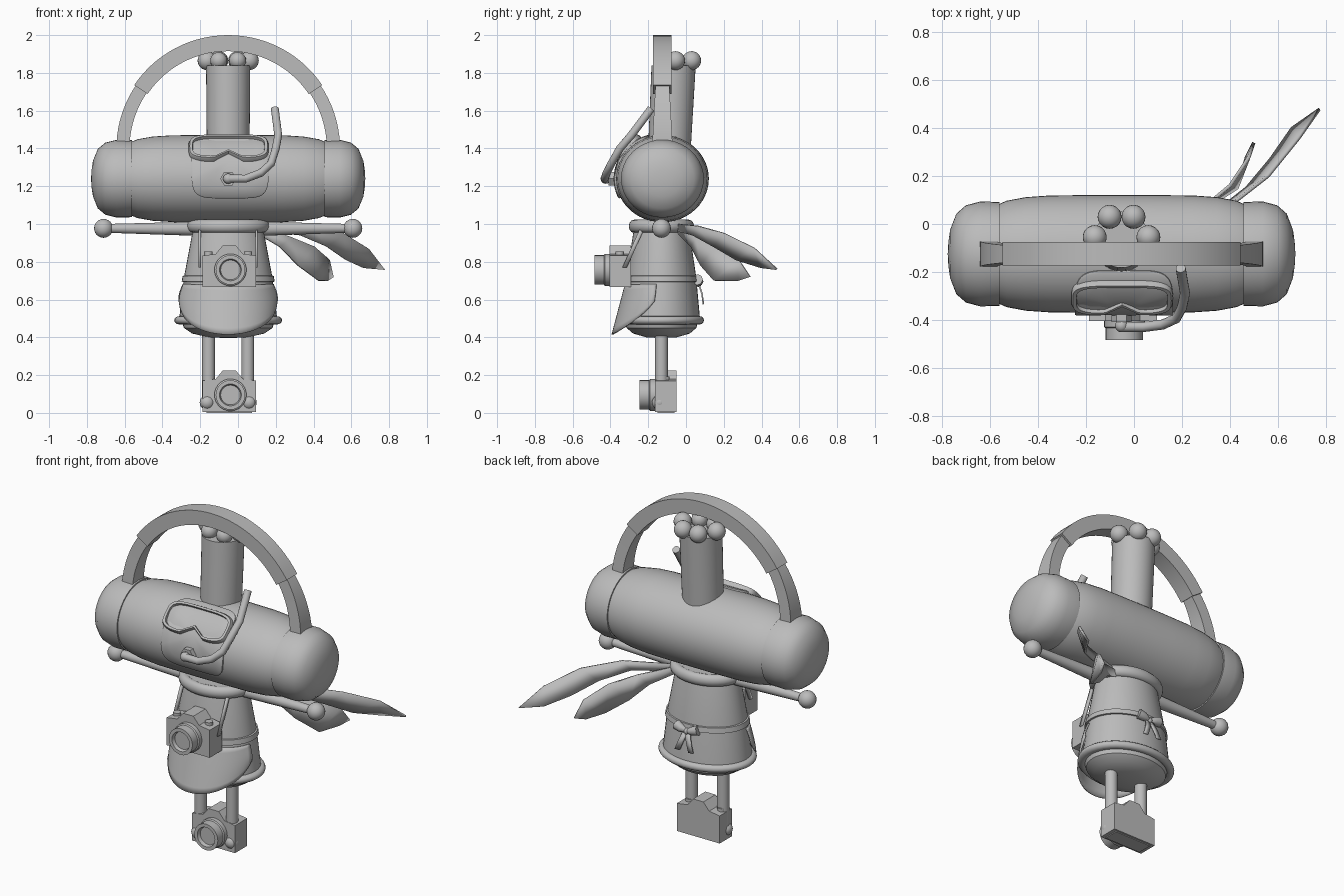
import bpy, bmesh
from math import sin, cos, pi, radians, exp
from mathutils import Vector, Matrix

if "Cube" in bpy.data.objects:
    bpy.data.objects.remove(bpy.data.objects["Cube"], do_unlink=True)

GREY = (0.5, 0.5, 0.5, 1)
mat = bpy.data.materials.new("plain grey")
mat.use_nodes = True
mat.diffuse_color = GREY
mat.node_tree.nodes["Principled BSDF"].inputs["Base Color"].default_value = GREY

CX, CY = -0.052, -0.13      # body axis
HEAD = Vector((CX, -0.125, 1.24))


def finish(ob, name, angle=35):
    ob.name = name
    ob.data.materials.append(mat)
    bpy.ops.object.select_all(action='DESELECT')
    ob.select_set(True)
    bpy.context.view_layer.objects.active = ob
    bpy.ops.object.shade_smooth_by_angle(angle=radians(angle))
    return ob


def grid(name, rows, ring=False, loop=False, caps=False, thick=0, angle=35):
    """Skin rows of points; ring closes each row, loop joins last row to first."""
    bm = bmesh.new()
    vs = [[bm.verts.new(p) for p in row] for row in rows]
    n = len(rows[0])
    for i in range(len(vs) if loop else len(vs) - 1):
        a, b = vs[i], vs[(i + 1) % len(vs)]
        for j in range(n if ring else n - 1):
            k = (j + 1) % n
            bm.faces.new((a[j], a[k], b[k], b[j]))
    if caps:
        bm.faces.new(vs[0])
        bm.faces.new(vs[-1])
    bmesh.ops.remove_doubles(bm, verts=bm.verts, dist=1e-5)
    bmesh.ops.recalc_face_normals(bm, faces=bm.faces)
    me = bpy.data.meshes.new(name)
    bm.to_mesh(me)
    bm.free()
    ob = bpy.data.objects.new(name, me)
    bpy.context.collection.objects.link(ob)
    if thick:
        mod = ob.modifiers.new("thickness", 'SOLIDIFY')
        mod.thickness = thick
        mod.offset = 0
    return finish(ob, name, angle)


def lathe(name, profile, place, seg=40, **kw):
    """Spin (radius, height) points; place maps (u, v, height) to a position."""
    rows = [[place(r * cos(2 * pi * k / seg), r * sin(2 * pi * k / seg), h)
             for k in range(seg)] for r, h in profile]
    return grid(name, rows, ring=True, **kw)


def ball(name, loc, r):
    bpy.ops.mesh.primitive_uv_sphere_add(segments=20, ring_count=12, radius=r, location=loc)
    return finish(bpy.context.object, name, 60)


def box(name, loc, size):
    bpy.ops.mesh.primitive_cube_add(size=1, location=loc)
    bpy.context.object.scale = size
    return finish(bpy.context.object, name)


def upright(u, v, h):
    return (CX + 1.27 * u, CY + v, h)


def along_head(side):
    return lambda u, v, h: HEAD + Vector((side * h, u, 0.94 * v))


# Head barrel and headphone cups
half = [(0.2, 0.53), (0.222, 0.48), (0.237, 0.4), (0.244, 0.3), (0.246, 0.12)]
lathe("head", half + [(r, -h) for r, h in reversed(half)], along_head(1), 48, caps=True)
cup = [(0, 0.51), (0.217, 0.51), (0.219, 0.59), (0.203, 0.65), (0.168, 0.69),
       (0.1, 0.716), (0.05, 0.723), (0, 0.726)]
for side, word in ((1, "left"), (-1, "right")):
    lathe(word + "_ear_cup", cup, along_head(side))


# Headband: wide arch over two slimmer arms
def arch(name, a0, a1, r0, r1, width, steps):
    rows = []
    for i in range(steps + 1):
        a = radians(a0 + (a1 - a0) * i / steps)
        w = width(i / steps)
        rows.append([(CX + r * cos(a), -0.125 + s * w, 1.4 + r * sin(a))
                     for r, s in ((r0, -1), (r1, -1), (r1, 1), (r0, 1))])
    grid(name, rows, ring=True, caps=True)


arch("headband_top", 34, 146, 0.515, 0.6, lambda t: 0.049, 28)
arch("headband_arm_left", -6, 35, 0.522, 0.592, lambda t: 0.058 - 0.022 * t, 10)
arch("headband_arm_right", 186, 145, 0.522, 0.592, lambda t: 0.058 - 0.022 * t, 10)

# Tall hat with a ring of balls
lathe("hat_tube", [(0.113, 1.4), (0.117, 1.84)],
      lambda u, v, h: (CX + u, -0.085 + 0.05 * (h - 1.45) + v, h), caps=True)
for s in (-1, 1):
    for x, y, r in ((0.05, 0.03, 0.05), (0.112, -0.055, 0.05), (0.05, -0.125, 0.045)):
        ball("hat_ball", (CX + s * x, y, 1.865), r)


# Rounded panel hugging the front of the head
def rounded(k, n, w, h, p=5):
    a = 2 * pi * k / n
    c, s = cos(a), sin(a)
    return (w * abs(c) ** (2 / p) * (1 if c > 0 else -1),
            h * abs(s) ** (2 / p) * (1 if s > 0 else -1))


def on_head(u, t, r):
    a = radians(24 + t)
    return (CX + 0.01 + u, HEAD.y - r * cos(a), HEAD.z + 0.94 * r * sin(a))


N = 48
panel = []
for scale, r in ((1, 0.235), (1, 0.254), (0.96, 0.258), (0.7, 0.258), (0.35, 0.258), (0, 0.258)):
    panel.append([on_head(scale * u, scale * t, r)
                  for u, t in (rounded(k, N, 0.205, 50) for k in range(N))])
grid("face_panel", panel, ring=True)

# Diving mask: raised frame with sunken glass and nose notch
TILT = Matrix.Rotation(radians(45), 3, 'X')


def mask_ring(scale_w, scale_h, depth):
    pts = []
    for k in range(N):
        u, v = rounded(k, N, 0.212 * scale_w, 0.092 * scale_h, 4)
        if v < 0:
            v += 0.05 * exp(-(u / 0.045) ** 2)
        pts.append(Vector((CX + 0.002, -0.285, 1.378)) + TILT @ Vector((u, v, depth)))
    return pts


grid("diving_mask", [mask_ring(*a) for a in (
    (0.92, 0.9, -0.04), (0.98, 0.98, 0.01), (1, 1, 0.035), (0.97, 0.95, 0.05),
    (0.9, 0.82, 0.05), (0.89, 0.8, 0.032))], ring=True, caps=True)


# Round rods along a path
def rod(name, path, radii, seg=16):
    pts = [Vector(p) for p in path]
    rows = []
    for i, p in enumerate(pts):
        d = (pts[min(i + 1, len(pts) - 1)] - pts[max(i - 1, 0)]).normalized()
        q = d.to_track_quat('Z', 'Y')
        rows.append([p + q @ Vector((radii[i] * cos(2 * pi * k / seg),
                                     radii[i] * sin(2 * pi * k / seg), 0)) for k in range(seg)])
    return grid(name, rows, ring=True, caps=True, angle=50)


rod("snorkel", [(-0.05, -0.43, 1.24), (0.04, -0.43, 1.24), (0.12, -0.42, 1.27), (0.175, -0.395, 1.32),
                (0.2, -0.35, 1.4), (0.213, -0.29, 1.47), (0.195, -0.185, 1.61)], [0.021] * 7)
rod("snorkel_mouthpiece", [(CX, -0.36, 1.24), (CX, -0.41, 1.24)], [0.042] * 2, 6)
ball("snorkel_joint", (CX, -0.425, 1.24), 0.027)

# Dress, belt, hem and underside
lathe("dress", [(0.135, 1.02), (0.15, 0.95), (0.184, 0.72), (0.205, 0.49)], upright, caps=True)
lathe("belt", [(0.18, 0.728), (0.19, 0.725), (0.194, 0.695), (0.18, 0.692)], upright)
lathe("underside", [(0.195, 0.49), (0.185, 0.45), (0.15, 0.42), (0.08, 0.4), (0, 0.396)], upright)


def hoop(name, major, minor, tall, z):
    lathe(name, [(major + minor * cos(a), z + tall * sin(a))
                 for a in (2 * pi * k / 12 for k in range(12))], upright, loop=True, angle=60)


hoop("hem", 0.203, 0.022, 0.022, 0.49)
hoop("scarf_wrap", 0.145, 0.028, 0.035, 0.988)

# Curved brim at the front of the dress
brim = []
for i in range(9):
    t, row = i / 8, []
    for k in range(25):
        a = radians(-82 + 164 * k / 24)
        c = cos(a)
        row.append((CX + (0.24 + 0.022 * sin(pi * t * 0.6)) * sin(a), CY - 0.19 * c - 0.07 * t * c,
                    0.68 - 0.265 * t * c ** 0.55))
    brim.append(row)
grid("front_brim", brim, thick=0.008)

# Scarf tails streaming behind
tail_low = [((0.1, -0.04, 0.99), (0.1, -0.04, 0.95)), ((0.28, 0.06, 0.93), (0.22, 0.03, 0.88)),
            ((0.40, 0.16, 0.88), (0.32, 0.08, 0.78)), ((0.48, 0.28, 0.81), (0.43, 0.15, 0.70)),
            ((0.50, 0.34, 0.72), (0.47, 0.28, 0.70))]
tail_high = [((0.12, -0.04, 1.0), (0.12, -0.04, 0.96)), ((0.38, 0.06, 0.99), (0.33, 0.04, 0.94)),
             ((0.56, 0.2, 0.95), (0.47, 0.15, 0.88)), ((0.69, 0.36, 0.87), (0.57, 0.27, 0.81)),
             ((0.775, 0.48, 0.76), (0.66, 0.40, 0.77))]
for name, rows in (("scarf_tail_low", tail_low), ("scarf_tail_high", tail_high)):
    tail = grid(name, rows, thick=0.014, angle=50)

# Bow at the back
ball("bow_knot", (CX, 0.065, 0.685), 0.018)
for s in (-1, 1):
    rod("bow_loop", [(CX, 0.065, 0.685), (CX + s * 0.035, 0.068, 0.695), (CX + s * 0.07, 0.06, 0.705)],
        [0.01, 0.024, 0.03], 8)
    grid("bow_tail", [[(CX + s * x - 0.016, y, z), (CX + s * x + 0.016, y, z)]
                      for x, y, z in ((0.008, 0.068, 0.68), (0.025, 0.085, 0.63), (0.045, 0.092, 0.575))],
         thick=0.008)

# Arms, hands, legs and feet
for s, word in ((1, "left"), (-1, "right")):
    rod(word + "_arm", [(CX, CY, 0.975), (CX + s * 0.22, CY, 0.975), (CX + s * 0.65, CY, 0.977)],
        [0.037, 0.036, 0.023])
    ball(word + "_hand", (CX + s * 0.66, CY, 0.977), 0.05)
    rod(word + "_leg", [(CX + s * 0.104, CY, 0.05), (CX + s * 0.104, CY, 0.45)], [0.034] * 2)
    ball(word + "_foot", (CX + s * 0.111, -0.14, 0.055), 0.04)
    # Camera strap
    grid(word + "_strap", [[(CX + s * 0.15, y - 0.012, z), (CX + s * 0.15, y + 0.012, z)]
                           for y, z in ((-0.23, 0.98), (-0.325, 0.77))], thick=0.012)


# Cameras: one hangs on the chest, one stands at the feet
def camera(prefix, y, z):
    right = [(0.142, 0), (0.142, 0.165), (0.072, 0.175), (0.034, 0.22)]
    outline = right + [(-a, b) for a, b in reversed(right)]
    grid(prefix + "_body", [[(CX + 0.006 + a, y + d, z + b) for a, b in outline] for d in (0, 0.115)],
         ring=True, caps=True)
    lathe(prefix + "_lens", [(0.085, 0.01), (0.085, -0.025), (0.078, -0.03), (0.078, -0.08),
                             (0.058, -0.08), (0.052, -0.06)],
          lambda u, v, h: (CX + 0.012 + u, y + h, z + 0.09 + v), 28, caps=True)
    for x in (-0.105, 0.105):
        rod(prefix + "_dial", [(CX + x, y + 0.055, z + 0.16), (CX + x, y + 0.055, z + 0.187)], [0.022] * 2)


camera("chest_camera", -0.405, 0.667)
camera("foot_camera", -0.165, 0.005)
box("camera_sole", (CX + 0.006, -0.107, 0.004), (0.24, 0.09, 0.008))
